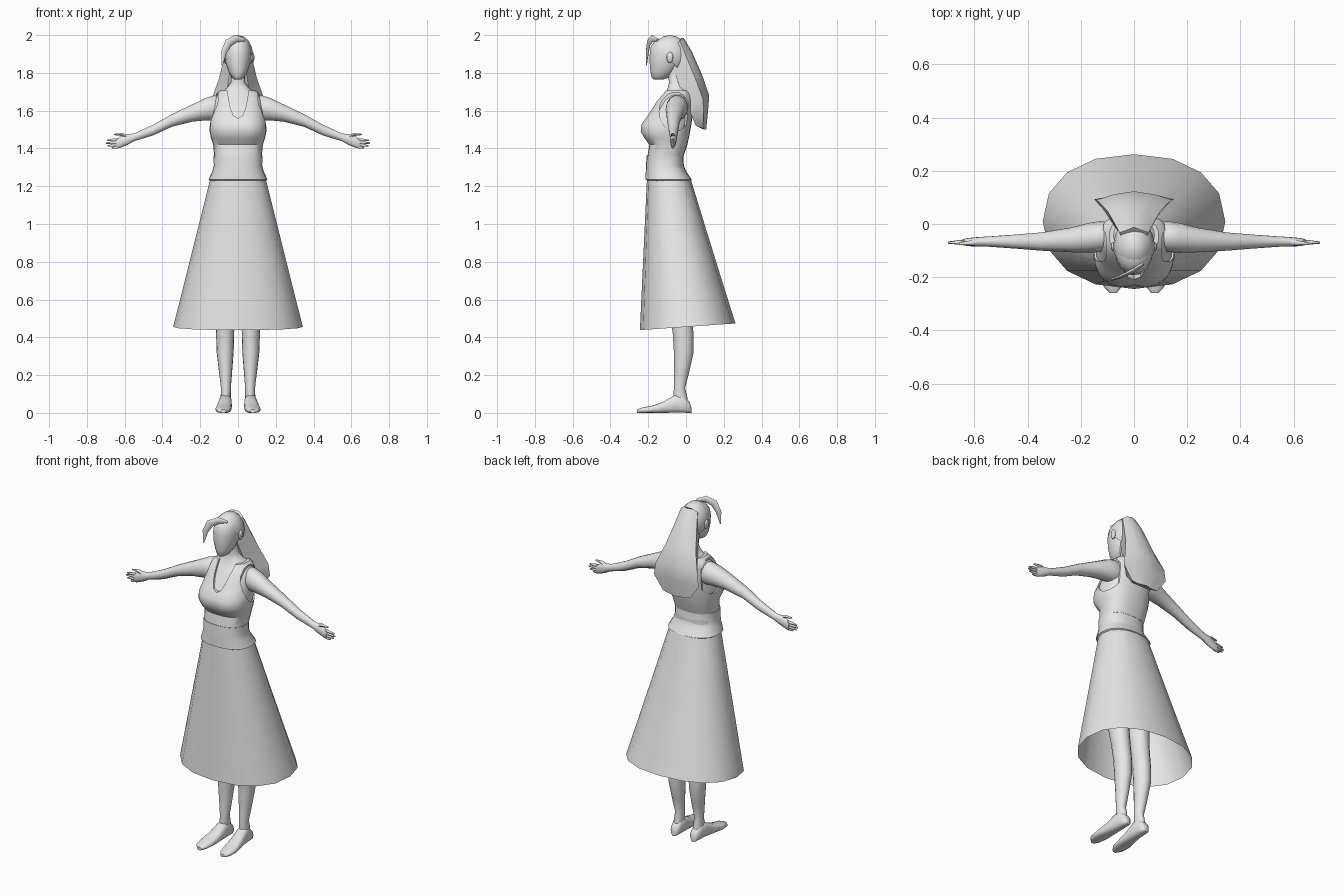
import bpy, bmesh, math
from mathutils import Vector

if "Cube" in bpy.data.objects:
    bpy.data.objects.remove(bpy.data.objects["Cube"])

grey = bpy.data.materials.new("plain_grey")
grey.diffuse_color = (0.8, 0.8, 0.8, 1)
grey.use_nodes = True
grey.node_tree.nodes["Principled BSDF"].inputs["Base Color"].default_value = grey.diffuse_color


def finish(name, bm, angle=40):
    bmesh.ops.recalc_face_normals(bm, faces=bm.faces)
    me = bpy.data.meshes.new(name)
    bm.to_mesh(me)
    bm.free()
    me.materials.append(grey)
    ob = bpy.data.objects.new(name, me)
    bpy.context.collection.objects.link(ob)
    smooth(ob, angle)
    return ob


def smooth(ob, angle=40):
    bpy.ops.object.select_all(action='DESELECT')
    ob.select_set(True)
    bpy.context.view_layer.objects.active = ob
    bpy.ops.object.shade_smooth_by_angle(angle=math.radians(angle))


def loft(name, rings, caps=True, angle=40):
    """Skin a list of closed rings with equal point counts."""
    bm = bmesh.new()
    rows = [[bm.verts.new(p) for p in r] for r in rings]
    n = len(rows[0])
    for a, b in zip(rows, rows[1:]):
        for i in range(n):
            j = (i + 1) % n
            bm.faces.new((a[i], a[j], b[j], b[i]))
    if caps:
        bm.faces.new(rows[0])
        bm.faces.new(rows[-1])
    return finish(name, bm, angle)


def oval(n, ra, rb, p=1.0):
    """Rounded-box outline; p below 1 squares it off."""
    pts = []
    for i in range(n):
        t = 2 * math.pi * i / n
        c, s = math.cos(t), math.sin(t)
        pts.append((ra * math.copysign(abs(c) ** p, c), rb * math.copysign(abs(s) ** p, s)))
    return pts


def level(z, rx, yf, yb, n=24, p=1.0, cx=0.0, dent=0.0):
    """Horizontal ring between a front and back y; dent pulls in the front middle."""
    cy, ry = (yf + yb) / 2, (yb - yf) / 2
    return [(cx + u, cy + v + (dent * math.exp(-(u / .03) ** 2) if v < 0 else 0), z)
            for u, v in oval(n, rx, ry, p)]


def tube(name, pts, radii, n=8):
    """Tapered limb along a path, with oval sections."""
    pts = [Vector(p) for p in pts]
    rings = []
    for i, p in enumerate(pts):
        d = pts[min(i + 1, len(pts) - 1)] - pts[max(i - 1, 0)]
        q = d.to_track_quat('Z', 'Y')
        rings.append([p + q @ Vector((u, v, 0)) for u, v in oval(n, *radii[i])])
    return loft(name, rings, angle=60)


# torso and neck: z, half width, front y, back y, centre dent
torso = [(1.20, .135, -.195, .01, 0), (1.36, .118, -.195, -.02, 0),
         (1.42, .124, -.185, 0, 0), (1.455, .135, -.215, .008, .012),
         (1.49, .142, -.235, .015, .022), (1.53, .142, -.23, .022, .022),
         (1.57, .135, -.20, .028, .015), (1.61, .13, -.168, .03, .004),
         (1.65, .127, -.143, .03, 0), (1.68, .112, -.118, .025, 0),
         (1.70, .085, -.105, .015, 0), (1.725, .055, -.095, .005, 0),
         (1.75, .038, -.09, -.005, 0), (1.82, .038, -.10, -.02, 0)]
loft("torso", [level(z, w, f, b, p=.8, dent=d) for z, w, f, b, d in torso])

# sleeveless top: slightly larger torso shell with neckline and armholes cut out
shell = [level(z + (.007 if z > 1.6 else 0), w + .008, f - .009, b + .007, p=.8, dent=d * .5)
         for z, w, f, b, d in torso[1:11]]
top = loft("sleeveless_top", shell)
neck = [(-.058, 1.8), (-.056, 1.70), (-.042, 1.62), (-.025, 1.575), (0, 1.56),
        (.025, 1.575), (.042, 1.62), (.056, 1.70), (.058, 1.8)]
cutters = [loft("neckline_cutter", [[(x, y, z) for x, z in neck] for y in (-.4, -.05)]),
           loft("back_neckline_cutter",
                [[(x, y, max(z, 1.62) + .001 * abs(x)) for x, z in neck] for y in (-.06, .2)])]
for s in (-1, 1):
    cutters.append(loft("armhole_cutter", [
        [(s * x, -.06 + u, 1.595 + v) for u, v in oval(20, .082, .105)] for x in (.106, .3)]))
for c in cutters:
    mod = top.modifiers.new("cut", 'BOOLEAN')
    mod.operation, mod.object, mod.solver = 'DIFFERENCE', c, 'EXACT'
    c.hide_render = True
    bpy.context.view_layer.objects.active = top
    bpy.ops.object.modifier_apply(modifier=mod.name)
for c in cutters:
    bpy.data.objects.remove(c)
smooth(top, 35)

# waistband
loft("waistband", [level(z, w, f, b, p=.85) for z, w, f, b in
                   [(1.36, .115, -.19, -.025), (1.362, .130, -.208, -.014), (1.31, .128, -.212, -.012),
                    (1.28, .136, -.213, 0), (1.235, .156, -.214, .03), (1.228, .145, -.2, .02)]], caps=False)

# skirt: open cone whose hem rises towards the back
skirt = []
for t in (0, .33, .67, 1):
    ring = level(0, .148 + .195 * t, -.207 - .037 * t, .026 + .236 * t, n=16, p=.9)
    skirt.append([(x, y, 1.235 + t * (.456 + .07 * (y - .01) - 1.235)) for x, y, z in ring])
loft("skirt", skirt, caps=False)

# head
head = [(1.765, .018, -.172, -.12), (1.775, .032, -.182, -.09), (1.805, .05, -.188, -.06),
        (1.85, .065, -.192, -.03), (1.90, .071, -.192, -.015), (1.94, .068, -.186, -.01),
        (1.97, .052, -.165, -.025), (1.985, .025, -.13, -.06)]
loft("head", [level(z, w, f, b, n=16) for z, w, f, b in head], angle=50)

# hair cap, cut along the hairline
bm = bmesh.new()
bmesh.ops.create_uvsphere(bm, u_segments=12, v_segments=8, radius=1)
for v in bm.verts:
    v.co = Vector((v.co.x * .08, v.co.y * .098 - .085, v.co.z * .105 + 1.895))
bmesh.ops.bisect_plane(bm, geom=bm.verts[:] + bm.edges[:] + bm.faces[:], plane_co=(0, -.165, 1.965),
                       plane_no=(0, -.76, -.65), clear_outer=True)
finish("hair_cap", bm)

# long hair: front y, z; back y, z; half width
tail = [(-.08, 1.93, -.012, 1.985, .055), (-.07, 1.83, .03, 1.915, .072),
        (-.035, 1.73, .085, 1.79, .10), (.015, 1.61, .123, 1.68, .14),
        (.035, 1.56, .117, 1.60, .15), (.052, 1.52, .107, 1.50, .09)]
hair = []
for fy, fz, by, bz, w in tail:
    sy, sz = fy + (by - fy) * .7, fz + (bz - fz) * .7
    hair.append([(0, by, bz), (w * .55, by - .012, bz), (w, sy, sz), (w * .55, fy, fz),
                 (-w * .55, fy, fz), (-w, sy, sz), (-w * .55, by - .012, bz)])
loft("long_hair", hair, angle=35)

# swept fringe strand
tube("fringe", [(.035, -.15, 1.975), (-.01, -.178, 1.982), (-.05, -.197, 1.96),
                (-.075, -.205, 1.91), (-.084, -.209, 1.84)],
     [(.006, .008), (.008, .02), (.007, .022), (.006, .016), (.002, .003)])

# arm sections: x, z, half height, y, half depth
arm = [(.09, 1.61, .06, -.045, .05), (.125, 1.615, .068, -.047, .058), (.17, 1.608, .061, -.052, .056),
       (.24, 1.588, .047, -.06, .046), (.35, 1.548, .034, -.066, .034), (.45, 1.497, .029, -.066, .026),
       (.55, 1.459, .021, -.066, .019), (.585, 1.447, .029, -.067, .018),
       (.625, 1.433, .031, -.068, .015), (.645, 1.424, .024, -.068, .011)]
# leg sections: z, x, half width, front y, back y
leg = [(1.18, .07, .065, -.185, .0), (.85, .075, .07, -.165, .01), (.60, .07, .053, -.10, .02),
       (.52, .069, .05, -.085, .028), (.42, .068, .048, -.07, .04), (.32, .068, .045, -.064, .04),
       (.22, .066, .035, -.063, .018), (.13, .064, .026, -.064, -.005), (.08, .065, .027, -.068, .008),
       (.04, .065, .024, -.06, .01)]
# foot sections: y, x, half width, top z
foot = [(.028, .065, .012, .03), (.018, .065, .025, .06), (-.02, .066, .031, .095),
        (-.06, .067, .034, .095), (-.12, .072, .039, .06), (-.18, .078, .042, .038),
        (-.235, .08, .034, .028), (-.259, .078, .014, .018)]
# fingers: root z, tip x, tip z
fingers = [(1.449, .693, 1.442), (1.435, .699, 1.428), (1.421, .69, 1.414), (1.41, .668, 1.402)]

for s, side in ((-1, "left"), (1, "right")):
    loft(side + "_arm", [[(s * x, y + u, z + v) for u, v in oval(14, hy, hz)]
                         for x, z, hz, y, hy in arm], angle=60)
    for i, (rz, tx, tz) in enumerate(fingers):
        tube(f"{side}_finger_{i + 1}",
             [(s * .625, -.068, rz), (s * (.625 + tx) / 2, -.069, (rz + tz) / 2), (s * tx, -.07, tz)],
             [(.008, .008), (.008, .008), (.004, .004)], 6)
    tube(side + "_thumb", [(s * .575, -.067, 1.458), (s * .615, -.071, 1.474), (s * .655, -.074, 1.474)],
         [(.013, .013), (.009, .009), (.004, .004)], 6)
    loft(side + "_leg", [level(z, w, f, b, n=16, cx=s * x) for z, x, w, f, b in leg], angle=60)
    loft(side + "_foot", [[(s * x + u, y, h / 2 + v) for u, v in oval(14, w, h / 2, .75)]
                          for y, x, w, h in foot], angle=50)
    # ear
    bm = bmesh.new()
    bmesh.ops.create_uvsphere(bm, u_segments=8, v_segments=6, radius=1)
    for v in bm.verts:
        v.co = Vector((s * .077 + v.co.x * .01, -.085 + v.co.y * .018, 1.882 + v.co.z * .03))
    finish(side + "_ear", bm)
